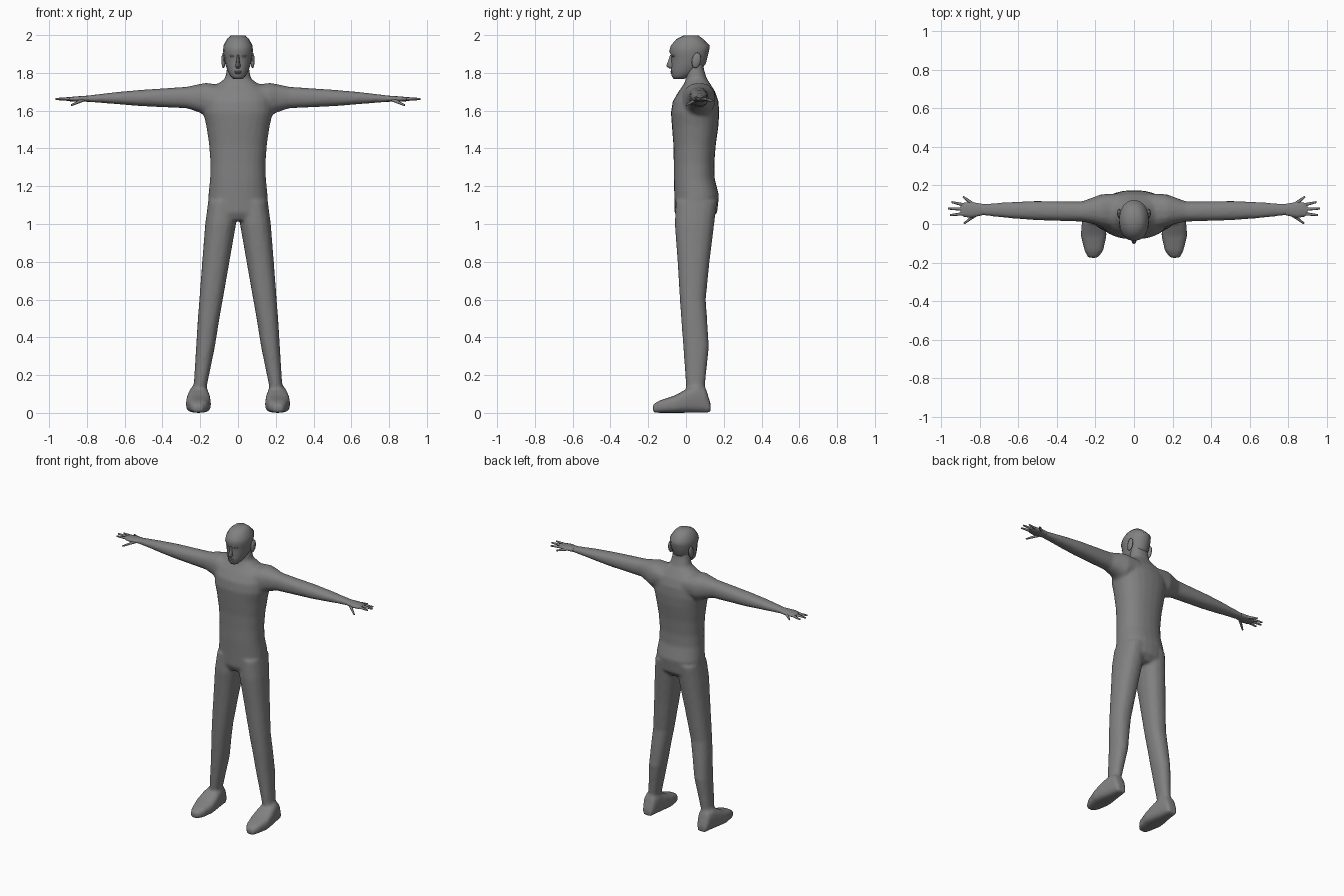
import bpy
import bmesh
from math import cos, sin, pi, copysign
from mathutils import Matrix, Vector

default_cube = bpy.data.objects.get("Cube")
if default_cube:
    bpy.data.objects.remove(default_cube, do_unlink=True)

# One plain grey for the whole figure
grey = bpy.data.materials.new("plain_grey")
grey.use_nodes = True
grey.diffuse_color = (0.22, 0.22, 0.22, 1)
shader = next(n for n in grey.node_tree.nodes if n.type == "BSDF_PRINCIPLED")
shader.inputs["Base Color"].default_value = grey.diffuse_color
shader.inputs["Roughness"].default_value = 0.7


def loft(bm, axis, sections, side=1, sides=16, power=2.3):
    """Closed tube through sections (position, a_min, a_max, b_min, b_max)."""
    rings = []
    for pos, a_min, a_max, b_min, b_max in sections:
        ring = []
        for i in range(sides):
            angle = 2 * pi * i / sides
            c, s = cos(angle), sin(angle)
            c = copysign(abs(c) ** (2 / power), c)
            s = copysign(abs(s) ** (2 / power), s)
            a = (a_min + a_max) / 2 + c * (a_max - a_min) / 2
            b = (b_min + b_max) / 2 + s * (b_max - b_min) / 2
            x, y, z = {"x": (pos, a, b), "y": (a, pos, b), "z": (a, b, pos)}[axis]
            ring.append(bm.verts.new((x * side, y, z)))
        rings.append(ring)
    for low, high in zip(rings, rings[1:]):
        for i in range(sides):
            j = (i + 1) % sides
            bm.faces.new((low[i], low[j], high[j], high[i]))
    bm.faces.new(rings[0])
    bm.faces.new(rings[-1])


def symmetric(rows):
    """Turn (position, half_width, front, back) into full sections."""
    return [(pos, -half, half, front, back) for pos, half, front, back in rows]


def ellipsoid(bm, centre, size, tilt=0):
    matrix = (Matrix.Translation(centre) @ Matrix.Rotation(tilt, 4, "X")
              @ Matrix.Diagonal((*size, 1)))
    bmesh.ops.create_uvsphere(bm, u_segments=12, v_segments=8, radius=1, matrix=matrix)


def finger(bm, start, end, side, thick=0.010, thin=0.005):
    start, end = Vector(start), Vector(end)
    start.x *= side
    end.x *= side
    along = end - start
    matrix = (Matrix.Translation((start + end) / 2)
              @ along.to_track_quat("Z", "Y").to_matrix().to_4x4())
    bmesh.ops.create_cone(bm, cap_ends=True, segments=8, radius1=thick,
                          radius2=thin, depth=along.length, matrix=matrix)


def finish(bm, name):
    bmesh.ops.recalc_face_normals(bm, faces=bm.faces[:])
    mesh = bpy.data.meshes.new(name)
    bm.to_mesh(mesh)
    bm.free()
    mesh.materials.append(grey)
    obj = bpy.data.objects.new(name, mesh)
    bpy.context.collection.objects.link(obj)
    bpy.ops.object.select_all(action="DESELECT")
    obj.select_set(True)
    bpy.context.view_layer.objects.active = obj
    bpy.ops.object.shade_smooth_by_angle(angle=pi / 3)
    return obj


# Torso and neck: height, half width, front, back
torso = symmetric([
    (1.02, .10, -.04, .13), (1.06, .16, -.06, .165), (1.15, .157, -.062, .175),
    (1.24, .148, -.065, .152), (1.32, .146, -.065, .15), (1.42, .153, -.067, .158),
    (1.52, .168, -.075, .172), (1.59, .185, -.08, .176), (1.65, .185, -.07, .172),
    (1.70, .17, -.04, .155), (1.74, .11, -.012, .13), (1.77, .068, 0, .11),
    (1.82, .06, 0, .095), (1.87, .055, 0, .09)])

# Limbs on the left side, mirrored for the right
leg = [
    (1.12, .005, .158, -.055, .165), (1.0, .01, .174, -.06, .15),
    (.8, .045, .19, -.045, .125), (.6, .08, .205, -.033, .105),
    (.5, .098, .213, -.026, .112), (.35, .122, .222, -.015, .122),
    (.14, .165, .235, 0, .10), (.06, .165, .24, 0, .10)]
foot = [
    (-.176, .188, .238, 0, .045), (-.14, .16, .257, 0, .066),
    (-.06, .142, .277, 0, .092), (0, .146, .272, 0, .125),
    (.06, .155, .26, 0, .15), (.105, .163, .25, 0, .13), (.13, .175, .24, 0, .05)]
arm = [
    (.08, -.03, .16, 1.60, 1.735), (.17, -.015, .155, 1.572, 1.748),
    (.21, 0, .14, 1.592, 1.74), (.27, .012, .118, 1.612, 1.727),
    (.52, .02, .12, 1.624, 1.71), (.65, .03, .114, 1.635, 1.698),
    (.80, .045, .105, 1.647, 1.68), (.82, .045, .105, 1.648, 1.679)]

body = bmesh.new()
loft(body, "z", torso, sides=24)
for side in (1, -1):
    loft(body, "z", leg, side)
    loft(body, "y", foot, side, power=3)
    loft(body, "x", arm, side)
body_object = finish(body, "body")
# Fuse the limbs and torso into one soft skin
remesh = body_object.modifiers.new("fuse", "REMESH")
remesh.mode = "VOXEL"
remesh.voxel_size = 0.01
remesh.use_smooth_shade = True
soften = body_object.modifiers.new("soften", "SMOOTH")
soften.factor = 0.5
soften.iterations = 6

# Hands: flat palm with five spread digits
palm = [
    (.79, .045, .105, 1.647, 1.68), (.85, .032, .115, 1.648, 1.676),
    (.885, .038, .11, 1.65, 1.673), (.90, .05, .098, 1.655, 1.67)]
digits = {
    "little": ((.84, .105, 1.66), (.888, .142, 1.652)),
    "ring": ((.87, .096, 1.662), (.948, .114, 1.658)),
    "middle": ((.88, .077, 1.663), (.967, .08, 1.662)),
    "index": ((.87, .055, 1.663), (.955, .046, 1.662)),
    "thumb": ((.82, .05, 1.657), (.882, .003, 1.629))}
for side, label in ((1, "left"), (-1, "right")):
    hand = bmesh.new()
    loft(hand, "x", palm, side, sides=12)
    for start, end in digits.values():
        finger(hand, start, end, side)
    finish(hand, label + "_hand")

# Head: height, half width, front, back
skull = symmetric([
    (1.768, .026, -.066, -.01), (1.785, .042, -.077, .03), (1.815, .057, -.079, .08),
    (1.85, .068, -.078, .105), (1.89, .076, -.077, .115), (1.915, .079, -.089, .122),
    (1.945, .077, -.08, .126), (1.98, .058, -.05, .09), (1.999, .036, -.01, .065)])
head = bmesh.new()
loft(head, "z", skull, sides=16, power=2.1)
finish(head, "head")

# Face details
nose_shape = symmetric([
    (1.822, .009, -.086, -.05), (1.836, .015, -.105, -.05),
    (1.855, .010, -.098, -.05), (1.895, .007, -.084, -.05)])
nose = bmesh.new()
loft(nose, "z", nose_shape, sides=8, power=2)
finish(nose, "nose")

mouth = bmesh.new()
for height in (1.807, 1.799):
    ellipsoid(mouth, (0, -.074, height), (.02, .009, .005))
finish(mouth, "lips")

for side, label in ((1, "left"), (-1, "right")):
    eye = bmesh.new()
    ellipsoid(eye, (side * .03, -.066, 1.889), (.014, .008, .006))
    finish(eye, label + "_eye")
    ear = bmesh.new()
    ellipsoid(ear, (side * .077, .055, 1.866), (.011, .024, .042), tilt=-.2)
    finish(ear, label + "_ear")
